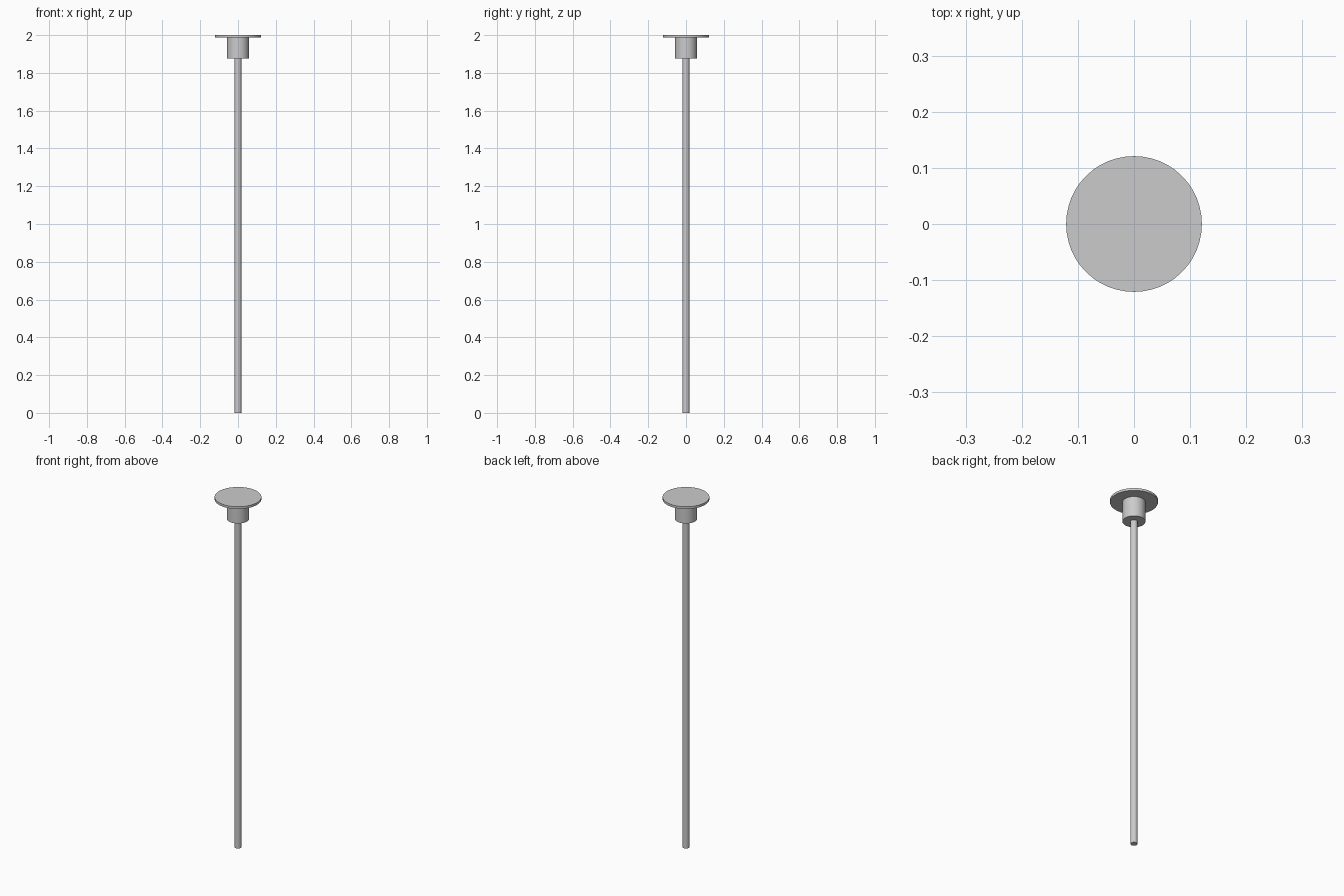
import bpy, math

if "Cube" in bpy.data.objects:
    bpy.data.objects.remove(bpy.data.objects["Cube"])


def cylinder(name, radius, z0, z1, sides):
    bpy.ops.mesh.primitive_cylinder_add(
        vertices=sides, radius=radius, depth=z1 - z0,
        location=(0, 0, (z0 + z1) / 2))
    obj = bpy.context.object
    obj.name = name
    bpy.ops.object.shade_smooth_by_angle(angle=math.radians(30))
    return obj


# Long thin rod
cylinder("rod", 0.018, 0.0, 1.875, 32)
# Collar joining the rod to the plate
cylinder("collar", 0.058, 1.875, 1.987, 48)
# Round mounting plate on top
cylinder("top_plate", 0.121, 1.987, 2.0, 48)
